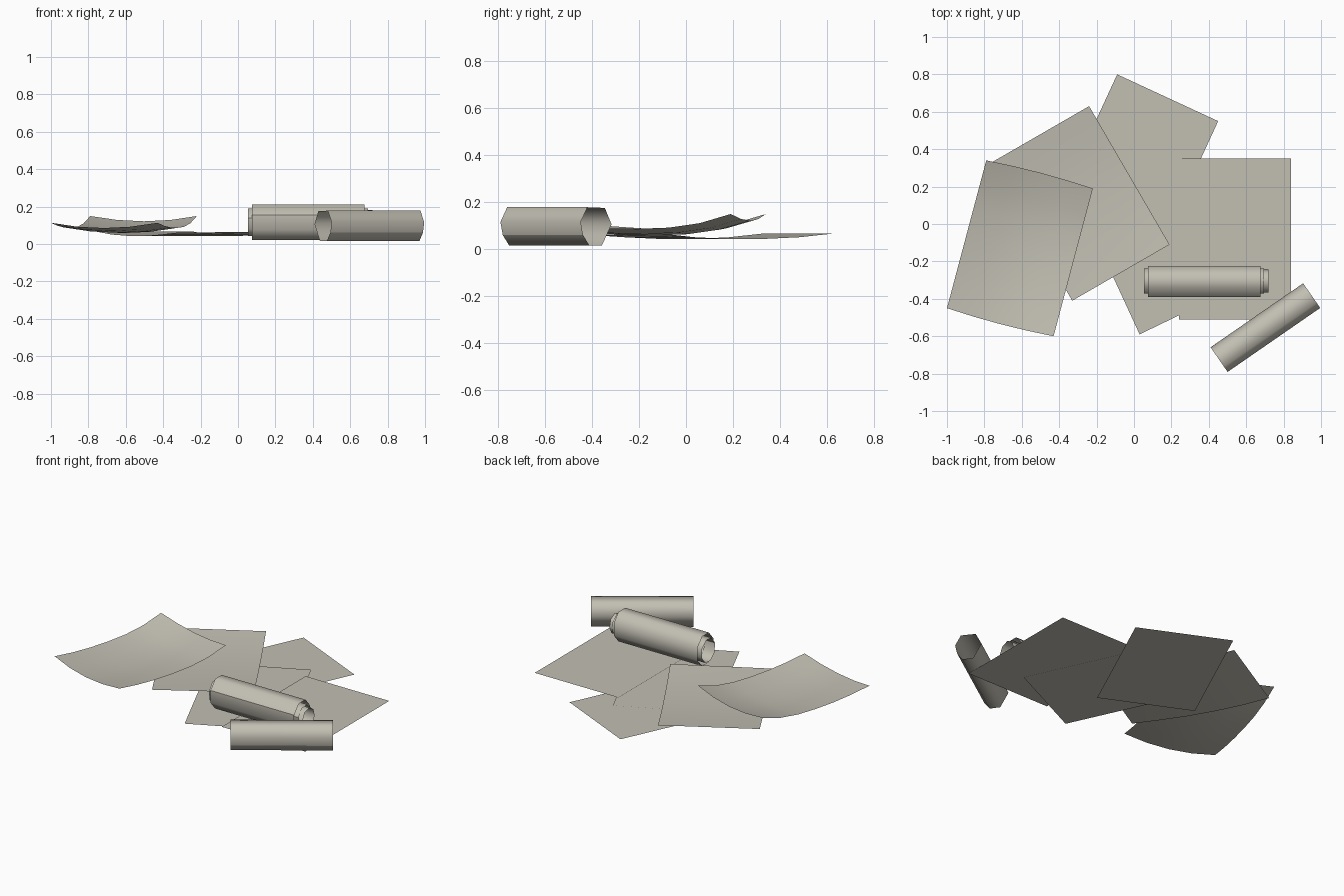
import bpy, bmesh, math
from mathutils import Vector

if "Cube" in bpy.data.objects:
    bpy.data.objects.remove(bpy.data.objects["Cube"])

# one warm grey paper colour
paper = bpy.data.materials.new("warm_grey_paper")
paper.diffuse_color = (0.54, 0.52, 0.45, 1)
paper.use_nodes = True
paper.node_tree.nodes["Principled BSDF"].inputs["Base Color"].default_value = paper.diffuse_color


def finish(name, bm, smooth=True):
    for f in bm.faces:
        f.smooth = smooth
    me = bpy.data.meshes.new(name)
    bm.to_mesh(me)
    bm.free()
    me.materials.append(paper)
    ob = bpy.data.objects.new(name, me)
    bpy.context.collection.objects.link(ob)
    return ob


def interp(keys, t):
    """Piecewise linear value of evenly spaced keys."""
    f = t * (len(keys) - 1)
    i = min(int(f), len(keys) - 2)
    return keys[i] + (keys[i + 1] - keys[i]) * (f - i)


def sheet(name, near_left, near_right, far_left, heights, cross=0.0, bulge=0.0, lift=None):
    """Paper sheet; heights run from the near short edge to the far one."""
    o, r, u = (Vector(p) for p in (near_left, near_right, far_left))
    across, along = r - o, u - o
    nx = 4 if cross else 1
    ny = len(heights) - 1
    bm = bmesh.new()
    rows = []
    for j in range(ny + 1):
        row = []
        for i in range(nx + 1):
            s, t = i / nx, j / ny
            e = (2 * s - 1) ** 2
            p = o + across * s + along * (t + bulge * (1 - e) * (2 * t - 1))
            z = interp(heights, t) + cross * e
            if lift and j == 0 and i == nx:
                z += lift
            row.append(bm.verts.new((p.x, p.y, z)))
        rows.append(row)
    for j in range(ny):
        for i in range(nx):
            a, b = rows[j][i], rows[j][i + 1]
            c, d = rows[j + 1][i + 1], rows[j + 1][i]
            if lift and j == 0:      # folded corner along the diagonal
                bm.faces.new((a, b, c))
                bm.faces.new((a, c, d))
            else:
                bm.faces.new((a, b, c, d))
    return finish(name, bm)


def roll(name, start, end, profile):
    """Open paper tube; profile = (sideways, height) points, seam at the first."""
    a, b = Vector((*start, 0)), Vector((*end, 0))
    d = (b - a).normalized()
    side = Vector((d.y, -d.x, 0))
    bm = bmesh.new()
    pts = profile + [profile[0]]
    rings = [[bm.verts.new(p + side * s + Vector((0, 0, z))) for s, z in pts] for p in (a, b)]
    for i in range(len(pts) - 1):
        bm.faces.new((rings[0][i], rings[1][i], rings[1][i + 1], rings[0][i + 1]))
    bmesh.ops.reverse_faces(bm, faces=bm.faces) if bm.faces[:][0].calc_area() == 0 else None
    # make the faces point away from the tube axis
    bm.normal_update()
    mid = (a + b) / 2 + Vector((0, 0, 0.1))
    for f in bm.faces:
        if f.normal.dot(f.calc_center_median() - mid) < 0:
            f.normal_flip()
    return finish(name, bm)


# flat sheets on the floor
sheet("flat_sheet_back", (-0.45, 0.02), (0.09, -0.23), (-0.09, 0.80), [0, 0])
sheet("flat_sheet_middle", (0.03, -0.59), (0.57, -0.33), (-0.33, 0.19), [0.005, 0.005])
sheet("flat_sheet_right", (0.24, -0.51), (0.84, -0.51), (0.24, 0.35), [0.01, 0.01])

# gently bent sheet with one lifted corner
sheet("bent_sheet", (-0.33, -0.41), (0.19, -0.11), (-0.76, 0.33),
      [0.06, 0.05, 0.043, 0.043, 0.05, 0.066], lift=0.006)

# strongly curled sheet on top
sheet("curled_sheet", (-1.0, -0.45), (-0.43, -0.60), (-0.79, 0.34),
      [0.085, 0.069, 0.06, 0.058, 0.063, 0.082, 0.121], cross=0.028, bulge=0.012)

# front rolled sheet, seven sides with a seam at the front
roll("front_roll", (0.455, -0.725), (0.95, -0.383),
     [(0.068, 0.06), (0.035, 0.015), (-0.03, 0.015), (-0.08, 0.105),
      (-0.045, 0.175), (0.045, 0.178), (0.08, 0.115)])


# nested rolls lying behind it
def ring(ry, rz, turn):
    return [(ry * math.cos(turn + math.tau * k / 8), 0.116 + rz * math.sin(turn + math.tau * k / 8))
            for k in range(8)]


roll("nested_roll_outer", (0.075, -0.307), (0.675, -0.307), ring(0.089, 0.104, math.pi / 8))
roll("nested_roll_middle", (0.053, -0.305), (0.695, -0.305), ring(0.071, 0.078, 0.3))
roll("nested_roll_inner", (0.12, -0.305), (0.72, -0.305), ring(0.062, 0.066, 0.1))
